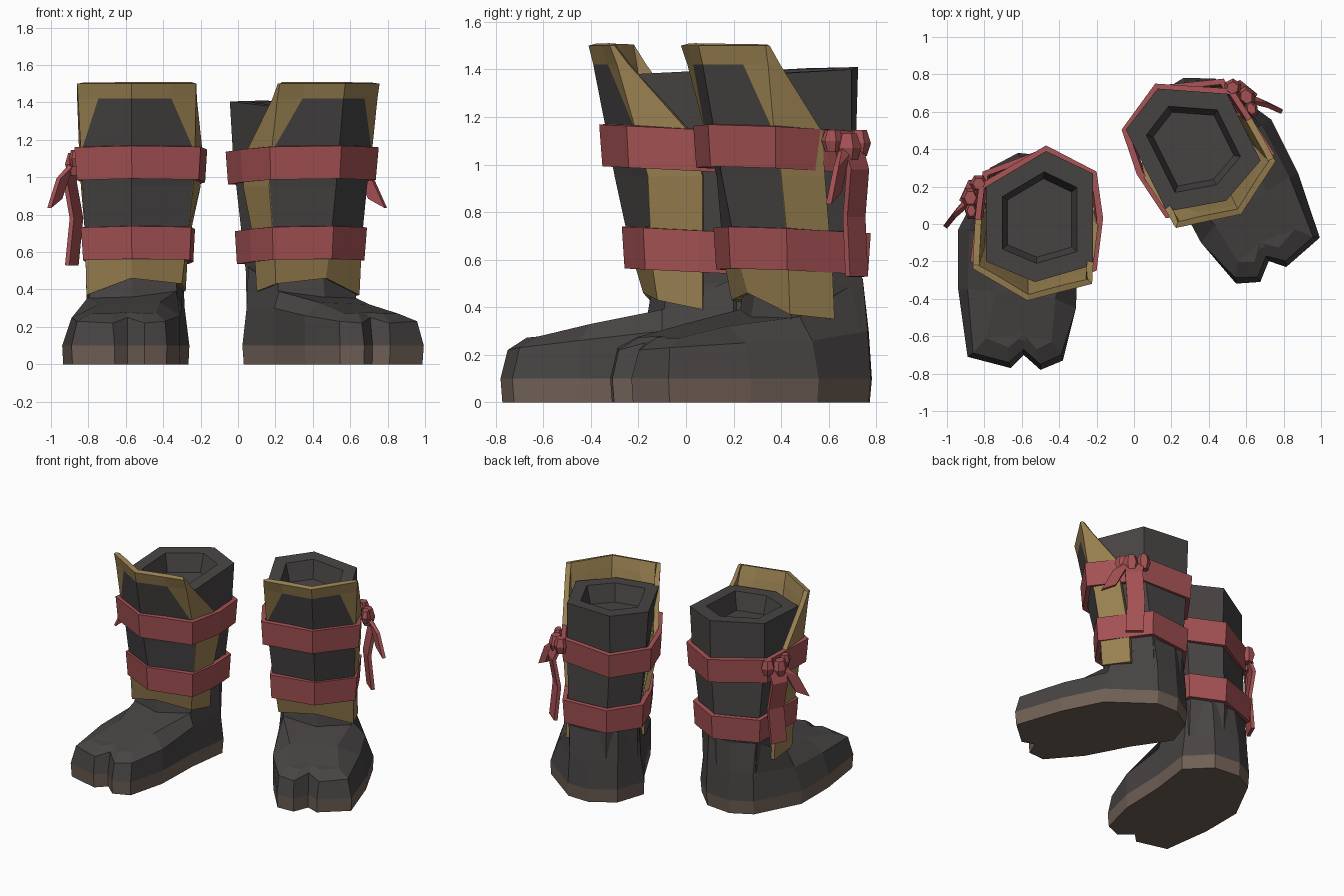
import bpy, bmesh, math
from mathutils import Matrix, Vector

if "Cube" in bpy.data.objects:
    bpy.data.objects.remove(bpy.data.objects["Cube"])


def material(name, rgb):
    m = bpy.data.materials.new(name)
    m.diffuse_color = (*rgb, 1)
    m.use_nodes = True
    m.node_tree.nodes["Principled BSDF"].inputs["Base Color"].default_value = m.diffuse_color
    return m


DARK = material("dark_leather", (0.065, 0.058, 0.058))
GOLD = material("tan_gold", (0.328, 0.223, 0.084))
RED = material("red_cloth", (0.376, 0.084, 0.088))
BROWN = material("brown_sole", (0.162, 0.117, 0.093))

# second boot: mirrored, turned outwards and moved back
SECOND = (Matrix.Translation((-0.12, 0.165, 0)) @ Matrix.Rotation(math.radians(26.5), 4, 'Z')
          @ Matrix.Diagonal((-1, 1, 1, 1)))


def make_pair(name, rows, mats, closed=True, extra=(), rule=None, thick=0):
    """Skin rows of points, then add the matching part on the other boot."""
    n = len(rows[0])
    bm = bmesh.new()
    v = [[bm.verts.new(p) for p in row] for row in rows]
    for r in range(len(rows) - 1):
        for c in range(n if closed else n - 1):
            d = (c + 1) % n
            f = bm.faces.new((v[r][c], v[r][d], v[r + 1][d], v[r + 1][c]))
            f.material_index = rule(r, c) if rule else 0
    for r, idx, mat in extra:
        f = bm.faces.new([v[r][i] for i in idx])
        f.material_index = mat
    mesh = bpy.data.meshes.new(name)
    bm.to_mesh(mesh)
    bm.free()
    for m in mats:
        mesh.materials.append(m)
    twin = mesh.copy()
    twin.transform(SECOND)
    twin.flip_normals()
    for side, me in (("left", mesh), ("right", twin)):
        ob = bpy.data.objects.new(side + "_" + name, me)
        bpy.context.collection.objects.link(ob)
        if thick:
            mod = ob.modifiers.new("thickness", 'SOLIDIFY')
            mod.thickness = thick
            mod.offset = -1
            if len(mats) > 1:
                mod.material_offset = 1     # inside of the guard is all gold


def at(pts, z):
    return [(x, y, z) for x, y in pts]


def scaled(pts, k):
    c = sum((Vector(p) for p in pts), Vector((0, 0, 0))) / len(pts)
    return [c + (Vector(p) - c) * k for p in pts]


# foot with split toe: sole outline, shoulder ring, instep ring
outline = [(-.59, -.70), (-.50, -.78), (-.38, -.73), (-.31, -.45), (-.30, -.1), (-.26, .2), (-.42, .36),
           (-.62, .38), (-.77, .30), (-.94, -.03), (-.94, -.35), (-.89, -.71), (-.66, -.77)]
shoulder = [(-.59, -.67, .25), (-.50, -.75, .22), (-.39, -.70, .23), (-.31, -.45, .26), (-.30, -.1, .30),
            (-.285, .2, .30), (-.42, .35, .3), (-.62, .365, .3), (-.76, .29, .3), (-.88, -.03, .26),
            (-.89, -.35, .25), (-.86, -.69, .23), (-.67, -.74, .22)]
instep = [(-.59, -.59, .28), (-.52, -.67, .272), (-.44, -.63, .275), (-.42, -.4, .33), (-.33, -.1, .39),
          (-.295, .2, .52), (-.42, .33, .52), (-.6, .345, .52), (-.765, .265, .52), (-.8, -.05, .36),
          (-.74, -.36, .32), (-.79, -.61, .27), (-.67, -.66, .272)]
caps = [(0, list(range(13))[::-1], 1)]
caps += [(3, t, 0) for t in ((0, 1, 2), (0, 2, 11), (0, 11, 12))]
caps += [(3, (i, i + 1, 12 - i, 13 - i), 0) for i in range(2, 6)]
make_pair("foot", [scaled(at(outline, 0), .985), at(outline, .1), shoulder, instep], [DARK, BROWN],
          extra=caps, rule=lambda r, c: 1 if r == 0 else 0)

# six-sided leg shaft with a hollow top
top = [(-.53, -.31, 1.375), (-.22, -.22, 1.38), (-.22, .27, 1.405), (-.47, .39, 1.41),
       (-.79, .20, 1.40), (-.79, -.2, 1.38)]
down = Vector((0, 0, -.13))
leg = [at([(-.57, -.2), (-.32, -.12), (-.3, .22), (-.5, .35), (-.76, .27), (-.82, -.1)], .14),
       at([(-.57, -.14), (-.33, -.08), (-.3, .24), (-.5, .36), (-.77, .26), (-.78, -.08)], .5),
       at([(-.55, -.27), (-.26, -.15), (-.24, .27), (-.47, .38), (-.79, .2), (-.79, -.15)], 1.1),
       top, scaled(top, .7), [p + down for p in scaled(top, .6)]]
make_pair("leg", leg, [DARK], extra=[(5, range(6), 0), (0, range(5, -1, -1), 0)])

# shin guard: each row is outer side, outer corner, middle, inner corner, inner side, panel inset
guard_rows = [
    ((-.81, .11, .35), (-.81, -.10, .37), (-.57, -.18, .46), (-.30, -.12, .43), (-.28, .07, .39), .01),
    ((-.81, .10, .56), (-.815, -.11, .56), (-.57, -.21, .56), (-.285, -.14, .56), (-.27, .07, .56), .01),
    ((-.82, .08, .72), (-.82, -.12, .72), (-.57, -.25, .72), (-.265, -.15, .72), (-.25, .07, .72), .01),
    ((-.84, .05, .95), (-.83, -.15, .95), (-.57, -.30, .95), (-.24, -.16, .95), (-.20, .07, .95), .01),
    ((-.85, .03, 1.14), (-.84, -.19, 1.14), (-.57, -.335, 1.14), (-.23, -.21, 1.14), (-.19, .01, 1.14), .01),
    ((-.86, -.17, 1.42), (-.855, -.225, 1.42), (-.57, -.39, 1.42), (-.225, -.29, 1.42), (-.22, -.24, 1.42), .38),
    ((-.86, -.22, 1.5), (-.86, -.24, 1.5), (-.57, -.41, 1.5), (-.225, -.32, 1.5), (-.222, -.30, 1.5), .38)]
guard = []
for s0, c0, m, c1, s1, k in guard_rows:
    d0, d1 = Vector(c0).lerp(Vector(m), k), Vector(c1).lerp(Vector(m), k)
    guard.append([s0, c0, d0, m, d1, c1, s1])
make_pair("shin_guard", guard, [DARK, GOLD, GOLD], closed=False, thick=.035,
          rule=lambda r, c: 0 if c in (2, 3) and 1 <= r <= 4 else 1)

# two cloth straps, a little lower at the back
upper = [(-.57, -.365), (-.2, -.25), (-.165, .03), (-.2, .28), (-.47, .42), (-.83, .21), (-.875, -.2)]
lower = [(-.57, -.27), (-.25, -.18), (-.23, .05), (-.255, .28), (-.49, .40), (-.81, .28), (-.84, -.13)]
for name, path, z in (("upper_strap", upper, .975), ("lower_strap", lower, .55)):
    base = [(x, y, z - .05 * y) for x, y in path]
    high = [Vector(p) + Vector((0, 0, .175)) for p in base]
    make_pair(name, [scaled(base, .965), high], [RED], thick=.035)


# bow on the outer side: ribbons swept along short paths
def ribbon(name, path, half, thick):
    h = Vector(half)
    make_pair(name, [[Vector(p) + h, Vector(p) - h] for p in reversed(path)], [RED], closed=False, thick=thick)


ribbon("long_tail", [(-.87, .17, 1.08), (-.91, .18, .98), (-.875, .18, .78), (-.90, .18, .53)],
       (.025, .055, 0), .025)
ribbon("short_tail", [(-.86, .15, 1.11), (-.94, .09, 1.02), (-.99, .03, .86)], (.03, .04, .025), .025)

# bow knot and its two stubby loops
for name, centre, size in (("knot", (-.875, .14, 1.07), (.05, .06, .06)),
                           ("front_loop", (-.87, .07, 1.10), (.035, .05, .045)),
                           ("back_loop", (-.83, .215, 1.09), (.05, .05, .055))):
    rows = []
    for dz, k in ((-1, .65), (0, 1), (1, .65)):
        rows.append([(centre[0] + k * size[0] * math.cos(a), centre[1] + k * size[1] * math.sin(a),
                      centre[2] + dz * size[2]) for a in [math.tau * i / 6 for i in range(6)]])
    make_pair(name, rows, [RED], extra=[(0, range(5, -1, -1), 0), (2, range(6), 0)])
